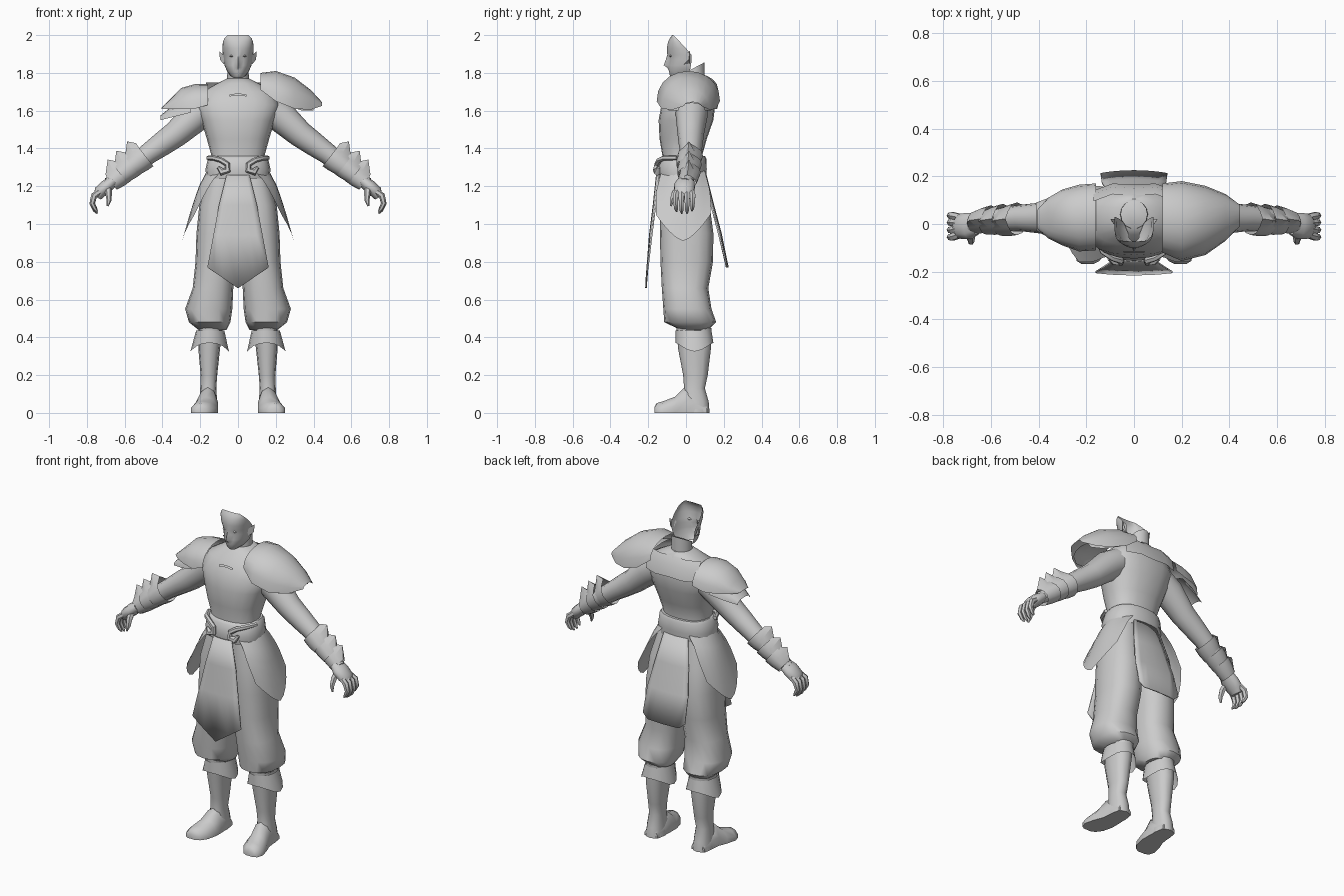
import bpy, math
from mathutils import Vector

mat = bpy.data.materials.new("plain grey")
mat.diffuse_color = (0.6, 0.6, 0.6, 1)


def make(name, verts, faces, angle=50):
    me = bpy.data.meshes.new(name)
    me.from_pydata([tuple(v) for v in verts], [], faces)
    me.materials.append(mat)
    ob = bpy.data.objects.new(name, me)
    bpy.context.collection.objects.link(ob)
    bpy.ops.object.select_all(action='DESELECT')
    ob.select_set(True)
    bpy.context.view_layer.objects.active = ob
    bpy.ops.object.mode_set(mode='EDIT')
    bpy.ops.mesh.select_all(action='SELECT')
    bpy.ops.mesh.remove_doubles(threshold=0.0005)
    bpy.ops.mesh.normals_make_consistent(inside=False)
    bpy.ops.object.mode_set(mode='OBJECT')
    bpy.ops.object.shade_smooth_by_angle(angle=math.radians(angle))
    return ob


def grid(name, rows, closed=False, caps=False, angle=50):
    n, faces = len(rows[0]), []
    for i in range(len(rows) - 1):
        for j in range(n if closed else n - 1):
            k = (j + 1) % n
            faces.append((i*n + j, i*n + k, (i+1)*n + k, (i+1)*n + j))
    if caps:
        faces += [tuple(range(n))[::-1], tuple(range((len(rows)-1)*n, len(rows)*n))]
    return make(name, [p for r in rows for p in r], faces, angle)


def ring(c, u, v, n=16, p=1.0):
    out = []
    for k in range(n):
        a = 2 * math.pi * k / n
        ca, sa = math.cos(a), math.sin(a)
        out.append(Vector(c) + Vector(u) * math.copysign(abs(ca)**p, ca)
                   + Vector(v) * math.copysign(abs(sa)**p, sa))
    return out


# horizontal sections: (z, x_left, x_right, y_front, y_back)
def stack(name, secs, s=1, n=16, p=0.85, caps=True):
    rows = [ring((s*(a+b)/2, (f+k)/2, z), ((b-a)/2, 0, 0), (0, (k-f)/2, 0), n, p)
            for z, a, b, f, k in secs]
    return grid(name, rows, True, caps)


# round limb through (x, y, z, radius) points
def limb(name, pts, s=1, n=10, flat=1.0):
    rows = []
    for i, (x, y, z, r) in enumerate(pts):
        a, b = pts[max(i-1, 0)], pts[min(i+1, len(pts)-1)]
        d = Vector((b[0]-a[0], b[1]-a[1], b[2]-a[2])).normalized()
        v = Vector((0, 1, 0)) - d * d.y
        if v.length < 0.2:
            v = Vector((1, 0, 0)) - d * d.x
        v.normalize()
        u = d.cross(v)
        rows.append([Vector((s*q.x, q.y, q.z)) for q in ring((x, y, z), u*r, v*r*flat, n)])
    return grid(name, rows, True, True)


# torso and neck
stack("torso", [(1.24, -.165, .165, -.135, .10), (1.36, -.14, .14, -.125, .085),
                (1.45, -.165, .165, -.14, .11), (1.55, -.195, .195, -.145, .145),
                (1.63, -.225, .225, -.13, .155), (1.70, -.19, .19, -.09, .145),
                (1.745, -.11, .11, -.045, .125), (1.77, -.06, .06, -.02, .105)], n=20)
neck = [ring((0, .04, 1.74), (.06, 0, 0), (0, .06, 0), 14),
        ring((0, .04, 1.825), (.055, 0, 0), (0, .06, .032), 14)]
grid("neck", neck, True)
grid("neck_clasp", [[(x, -.098 - dy, 1.675 + .008*(1 - abs(x)/.045) + dz) for x in (-.045, -.015, .015, .045)]
                    for dz, dy in ((0, .022), (.01, .016))])

# face shell, open at the back: (z, half_width, y_front, y_back, nose)
face = [(1.772, .022, -.072, -.045, 0), (1.785, .04, -.085, 0, 0), (1.81, .058, -.09, .02, 0),
        (1.827, .066, -.092, .024, .006), (1.84, .071, -.092, .026, .026), (1.87, .077, -.09, .03, .017),
        (1.895, .081, -.093, .03, .006), (1.93, .083, -.101, 0, 0), (1.965, .08, -.095, -.033, 0),
        (1.985, .071, -.085, -.053, 0), (2.0, .055, -.073, -.067, 0)]
rows = []
for z, w, f, b, nose in face:
    rows.append([(w * math.sin(t), b - (b - f) * max(0, math.cos(t))**.8 - (nose if k == 8 else 0), z)
                 for k in range(17) for t in [math.pi * (k - 8) / 16]])
grid("face", rows, angle=40)
for s in (-1, 1):
    make("ear", [(s*.074, -.015, 1.89), (s*.074, -.01, 1.845), (s*.098, .02, 1.915), (s*.096, .015, 1.87),
                 (s*.074, .02, 1.85)], [(0, 1, 3, 2), (1, 4, 3), (0, 2, 4), (2, 3, 4)])
    stack("eye", [(1.884, .03, .036, -.084, -.076), (1.889, .02, .046, -.088, -.07),
                  (1.895, .03, .036, -.084, -.076)], s, 8)

# shoulder armour sections: (x, y_front, y_back, z_top, z_edge)
def shoulder(name, secs, n=10):
    rows = []
    for x, f, b, zt, ze in secs:
        rows.append([(x, (f+b)/2 - (b-f)/2 * math.cos(a), ze + (zt-ze) * math.sin(a)**.9)
                     for k in range(n+1) for a in [max(1e-4, min(math.pi*k/n, math.pi - 1e-4))]])
    grid(name, rows, angle=60)


shoulder("large_shoulder_plate", [(.12, -.12, .17, 1.80, 1.71), (.20, -.155, .18, 1.81, 1.65),
                                  (.30, -.13, .16, 1.775, 1.61), (.385, -.07, .125, 1.71, 1.605),
                                  (.445, -.01, .08, 1.645, 1.625)])
shoulder("large_shoulder_lining", [(.15, -.13, .16, 1.75, 1.69), (.25, -.13, .16, 1.74, 1.63),
                                   (.34, -.09, .13, 1.69, 1.60), (.40, -.04, .1, 1.64, 1.60)])
shoulder("small_shoulder_plate", [(-.16, -.11, .17, 1.74, 1.63), (-.23, -.115, .165, 1.74, 1.61),
                                  (-.30, -.09, .145, 1.72, 1.61), (-.36, -.06, .11, 1.66, 1.61),
                                  (-.405, -.02, .06, 1.615, 1.61)])
shoulder("small_shoulder_layer", [(-.25, -.09, .14, 1.66, 1.59), (-.33, -.07, .12, 1.64, 1.57),
                                  (-.41, -.03, .09, 1.575, 1.55)])
# raised inner edge of the back yoke
grid("back_yoke", [[(x, y + dy, z) for x, y in ((-.17, .12), (-.09, .15), (0, .145), (.09, .15), (.17, .12))]
                   for z, dy in ((1.64, .02), (1.71, .005), (1.75, -.025))])

for s in (-1, 1):
    # arm
    limb("arm", [(.15, .03, 1.62, .085), (.22, .03, 1.575, .085), (.33, .025, 1.475, .07),
                 (.40, .025, 1.425, .064), (.47, .025, 1.375, .056), (.55, .02, 1.315, .05),
                 (.63, .01, 1.25, .038), (.685, -.005, 1.215, .033)], s, 12)
    # forearm guard bands, each with a raised point on top
    for x, z, r in ((.49, 1.36, .061), (.55, 1.315, .056), (.60, 1.273, .05)):
        rows = []
        for t, k in ((0, 1.12), (.45, 1.08), (1, .92)):
            c = Vector((x + .07*t, .022 - .015*t, z - .055*t))
            row = ring(c, Vector((.62, 0, .79))*r*k, Vector((0, 1, 0))*r*k, 12)
            row[0] += Vector((.025, 0, .05)) * (1 - abs(t-.45)*1.6)
            rows.append([(s*q.x, q.y, q.z) for q in row])
        grid("forearm_band", rows, True, angle=35)
    # palm, fingers and thumb
    limb("palm", [(.665, 0, 1.225, .03), (.695, -.008, 1.2, .036), (.73, -.01, 1.17, .034),
                  (.745, -.01, 1.14, .022)], s, 10, 1.6)
    for y, l in ((-.055, .9), (-.025, 1.0), (.006, 1.0), (.035, .85)):
        limb("finger", [(.728, y*.8, 1.175, .016), (.762, y, 1.15, .017), (.772, y, 1.15 - .045*l, .014),
                        (.757, y*.95, 1.15 - .078*l, .011), (.745, y*.9, 1.15 - .095*l, .004)], s, 6)
    limb("thumb", [(.69, -.025, 1.2, .02), (.685, -.06, 1.165, .018), (.683, -.075, 1.125, .013),
                   (.69, -.08, 1.095, .005)], s, 6)

    # baggy trouser leg
    stack("trouser_leg", [(1.26, -.01, .16, -.12, .085), (1.1, -.005, .205, -.14, .125),
                          (.95, 0, .22, -.138, .145), (.8, .012, .225, -.135, .143),
                          (.66, .025, .24, -.128, .118), (.55, .03, .28, -.12, .135),
                          (.48, .04, .26, -.115, .16), (.44, .06, .21, -.03, .12)], s)
    # boot shaft and foot
    stack("boot_shaft", [(.45, .08, .21, -.05, .135), (.34, .095, .21, -.042, .132), (.2, .11, .198, -.015, .115),
                         (.13, .115, .2, -.01, .1), (.06, .11, .205, -.02, .12), (0, .105, .21, -.03, .125)], s, 12)
    foot = []
    for y, x0, x1, h in ((.11, .115, .2, .05), (.05, .108, .208, .12), (-.01, .105, .215, .135),
                         (-.06, .105, .235, .085), (-.12, .12, .25, .062), (-.155, .145, .24, .052),
                         (-.168, .17, .22, .03)):
        c = (x0 + x1)/2
        foot.append([(s*x, y, z) for x, z in ((x0, 0), (x0, h*.4), (c - (c-x0)*.6, h*.85), (c, h),
                                              (c + (x1-c)*.6, h*.85), (x1, h*.4), (x1, 0))])
    grid("foot", foot, True, True)
    # flared shin cuff with pointed sides
    top = ring((s*.147, .04, .435), (.075, 0, 0), (0, .095, 0), 16)
    low = ring((s*.15, .045, .36), (.09, 0, 0), (0, .1, 0), 16)
    for k, q in enumerate(low):
        w = abs(math.cos(math.pi*k/8))**3
        q.z -= .045*w - .01
        q.x += .012*w*math.copysign(1, q.x - s*.15)
    grid("shin_cuff", [top, low], True)

    # side hip plate with a rounded point at the bottom
    rows = []
    for i in range(6):
        t = i/5
        row = []
        for j in range(9):
            q = (j-4)/4
            zb = .91 + .14*abs(q)**1.5
            row.append((s*(.165 + .13*t**.75 - (.075 - .01*t)*q*q),
                        -.015 + q*(.115 + .03*min(1, t*2)), 1.28 + (zb - 1.28)*t))
        rows.append(row)
    grid("hip_plate", rows)
    # curled belt ornament
    limb("belt_curl", [(.158, -.05, 1.35, .012), (.13, -.115, 1.35, .014), (.09, -.142, 1.338, .014),
                       (.055, -.153, 1.315, .015), (.055, -.158, 1.285, .018), (.085, -.152, 1.275, .02),
                       (.105, -.145, 1.3, .008)], s, 6)

# belt
stack("belt", [(1.24, -.168, .168, -.145, .105), (1.29, -.172, .172, -.155, .11),
               (1.345, -.16, .16, -.138, .108), (1.36, -.148, .148, -.125, .1)], n=20)


# hanging cloth panels: rows of (half_width, y, z), last z drops by a point
def cloth(name, secs, bow, drop, chamfer):
    rows = []
    for i, (w, y, z) in enumerate(secs):
        last = i == len(secs) - 1
        rows.append([(w*q, y + bow*q*q, z - (drop*min(1, (1-abs(q))*chamfer) if last else 0))
                     for q in (-1, -.75, -.5, 0, .5, .75, 1)])
    ob = grid(name, rows)
    m = ob.modifiers.new("thickness", 'SOLIDIFY')
    m.thickness = .008
    m.offset = 0


cloth("front_cloth", [(.06, -.155, 1.26), (.10, -.172, 1.1), (.13, -.192, .94), (.162, -.212, .77)], .01, .11, 1)
cloth("back_cloth", [(.08, .105, 1.26), (.11, .145, 1.1), (.135, .185, .95), (.14, .222, .8)], -.012, .03, 4)
